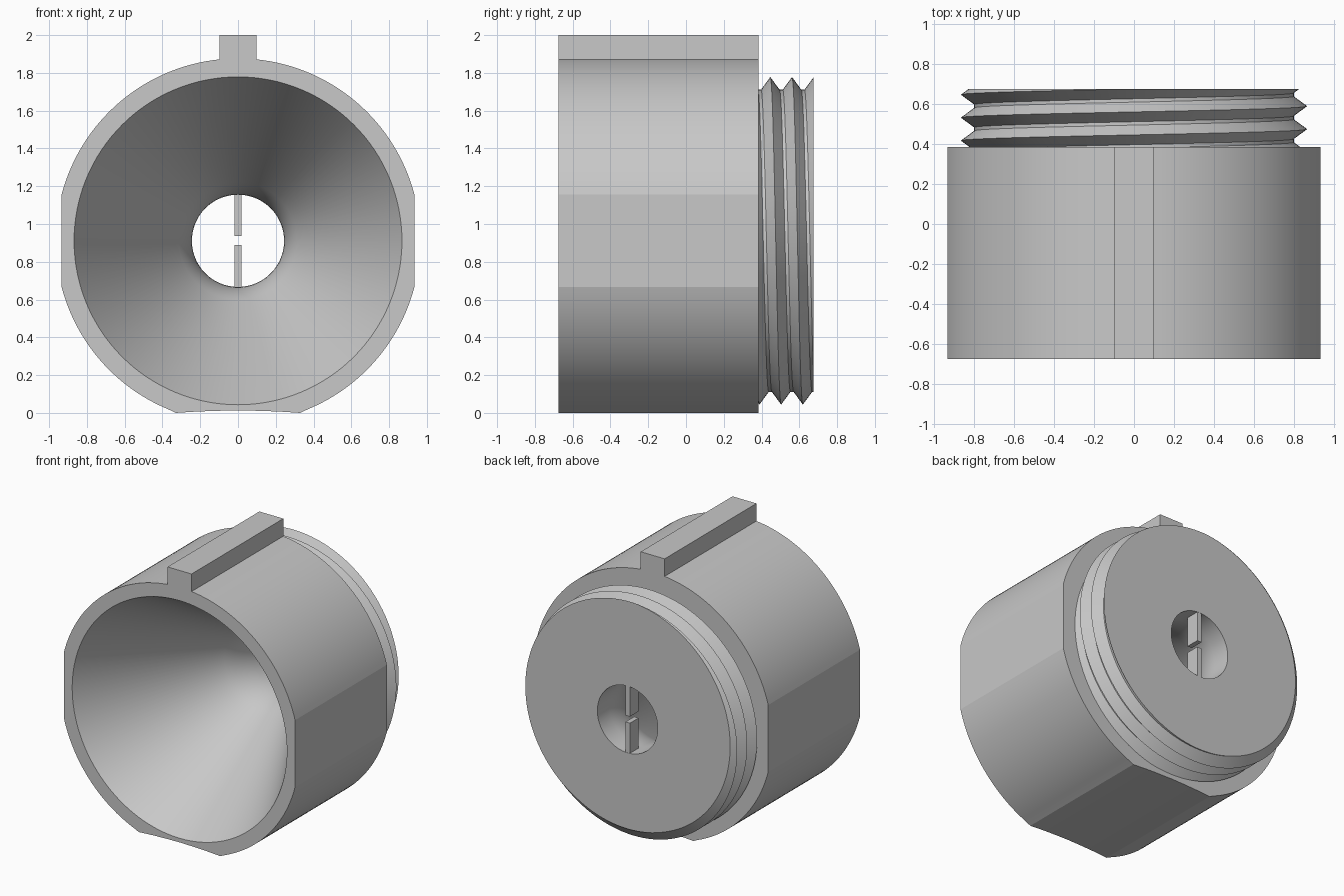
import bpy, bmesh
from math import sin, cos, tan, pi, asin, radians

if "Cube" in bpy.data.objects:
    bpy.data.objects.remove(bpy.data.objects["Cube"])

grey = bpy.data.materials.new("plain grey")
grey.use_nodes = True
grey.diffuse_color = (0.58, 0.58, 0.58, 1)
grey.node_tree.nodes["Principled BSDF"].inputs["Base Color"].default_value = grey.diffuse_color

FRONT, SHOULDER, BACK = -0.675, 0.385, 0.675
CZ = 0.911                       # height of the central axis
R_BODY, R_MOUTH, R_HOLE = 0.9655, 0.868, 0.244
R_CORE, R_CREST = 0.80, 0.867
HALF_WIDTH, HALF_KEY, HALF_FOOT = 0.934, 0.097, 0.33
PITCH, FLANK = 0.115, 0.049
N = 128


def finish(bm, name, smooth_angle=30):
    bmesh.ops.remove_doubles(bm, verts=bm.verts, dist=1e-5)
    bmesh.ops.recalc_face_normals(bm, faces=bm.faces)
    mesh = bpy.data.meshes.new(name)
    bm.to_mesh(mesh)
    bm.free()
    mesh.materials.append(grey)
    ob = bpy.data.objects.new(name, mesh)
    bpy.context.collection.objects.link(ob)
    bpy.ops.object.select_all(action='DESELECT')
    ob.select_set(True)
    bpy.context.view_layer.objects.active = ob
    bpy.ops.object.shade_smooth_by_angle(angle=radians(smooth_angle))
    return ob


def ring(bm, points, y):
    return [bm.verts.new((x, y, z)) for x, z in points]


def bridge(bm, a, b):
    for i in range(len(a)):
        j = (i + 1) % len(a)
        bm.faces.new((a[i], a[j], b[j], b[i]))


def plate(bm, outer, inner):
    """Flat face between an outline and a round opening."""
    edges = []
    for loop in (outer, inner):
        for i, v in enumerate(loop):
            w = loop[(i + 1) % len(loop)]
            edges.append(bm.edges.get((v, w)) or bm.edges.new((v, w)))
    bmesh.ops.triangle_fill(bm, edges=edges, use_beauty=True, normal=(0, 1, 0))


def circle(r):
    return [(r * sin(2 * pi * i / N), CZ + r * cos(2 * pi * i / N)) for i in range(N)]


def arc(start, end, count):
    angles = [start + (end - start) * i / count for i in range(count + 1)]
    return [(R_BODY * sin(a), CZ + R_BODY * cos(a)) for a in angles]


# Body outline: key on top, flat sides, slightly hollow foot
side = asin(HALF_WIDTH / R_BODY)
half = [(HALF_KEY, 2.0)] + arc(asin(HALF_KEY / R_BODY), side, 32)
half += arc(pi - side, pi - asin(HALF_FOOT / R_BODY), 24)[:-1]
half += [(HALF_FOOT, 0.0), (0.22, 0.007), (0.11, 0.011)]
outline = half + [(0, 0.013)] + [(-x, z) for x, z in reversed(half)]

# Body shell, with its front rim and back shoulder
bm = bmesh.new()
front, back = ring(bm, outline, FRONT), ring(bm, outline, SHOULDER)
bridge(bm, front, back)
plate(bm, front, ring(bm, circle(R_MOUTH), FRONT))
plate(bm, back, ring(bm, circle(R_CORE - 0.01), SHOULDER))
finish(bm, "body", 10)

# Funnel bore: wide cone that rounds smoothly into a straight throat
slope, bend = radians(30), 0.5
r_bend = R_HOLE + bend * (1 - cos(slope))
y_bend = FRONT + (R_MOUTH - r_bend) / tan(slope)
profile = [(R_MOUTH, FRONT)]
for i in range(9):
    a = slope * (1 - i / 8)
    profile.append((R_HOLE + bend * (1 - cos(a)), y_bend + bend * (sin(slope) - sin(a))))
profile.append((R_HOLE, BACK))
bm = bmesh.new()
rings = [ring(bm, circle(r), y) for r, y in profile]
for a, b in zip(rings, rings[1:]):
    bridge(bm, a, b)
funnel = finish(bm, "funnel_bore")
funnel.data.flip_normals()

# Screw thread: helical ridges trimmed at the shoulder and back, plus the end face
bm = bmesh.new()
columns = []
for i in range(N + 1):
    turn = i / N
    a = -2 * pi * turn
    column = []
    for k in range(-2, 5):
        crest = 0.36 + PITCH * (turn + k)
        for offset in (-FLANK, 0, FLANK):
            y = min(max(crest + offset, SHOULDER), BACK)
            # distance to the nearest crest sets the radius
            d = abs((y - crest + PITCH / 2) % PITCH - PITCH / 2)
            r = R_CORE + (R_CREST - R_CORE) * max(0, 1 - d / FLANK)
            column.append(bm.verts.new((r * cos(a), y, CZ + r * sin(a))))
    column.append(bm.verts.new((R_HOLE * cos(a), BACK, CZ + R_HOLE * sin(a))))
    columns.append(column)
for c, d in zip(columns, columns[1:]):
    for j in range(len(c) - 1):
        bm.faces.new((c[j], c[j + 1], d[j + 1], d[j]))
bmesh.ops.dissolve_degenerate(bm, dist=1e-5, edges=bm.edges)
finish(bm, "screw_thread")

# Two small bars reaching into the hole
for name, low, high in (("lower_bar", CZ - R_HOLE, 0.888), ("upper_bar", 0.936, CZ + R_HOLE)):
    bm = bmesh.new()
    bmesh.ops.create_cube(bm, size=1)
    for v in bm.verts:
        v.co = (v.co.x * 0.036, BACK - 0.051 + v.co.y * 0.1,
                (low + high) / 2 + v.co.z * (high - low))
    finish(bm, name)
